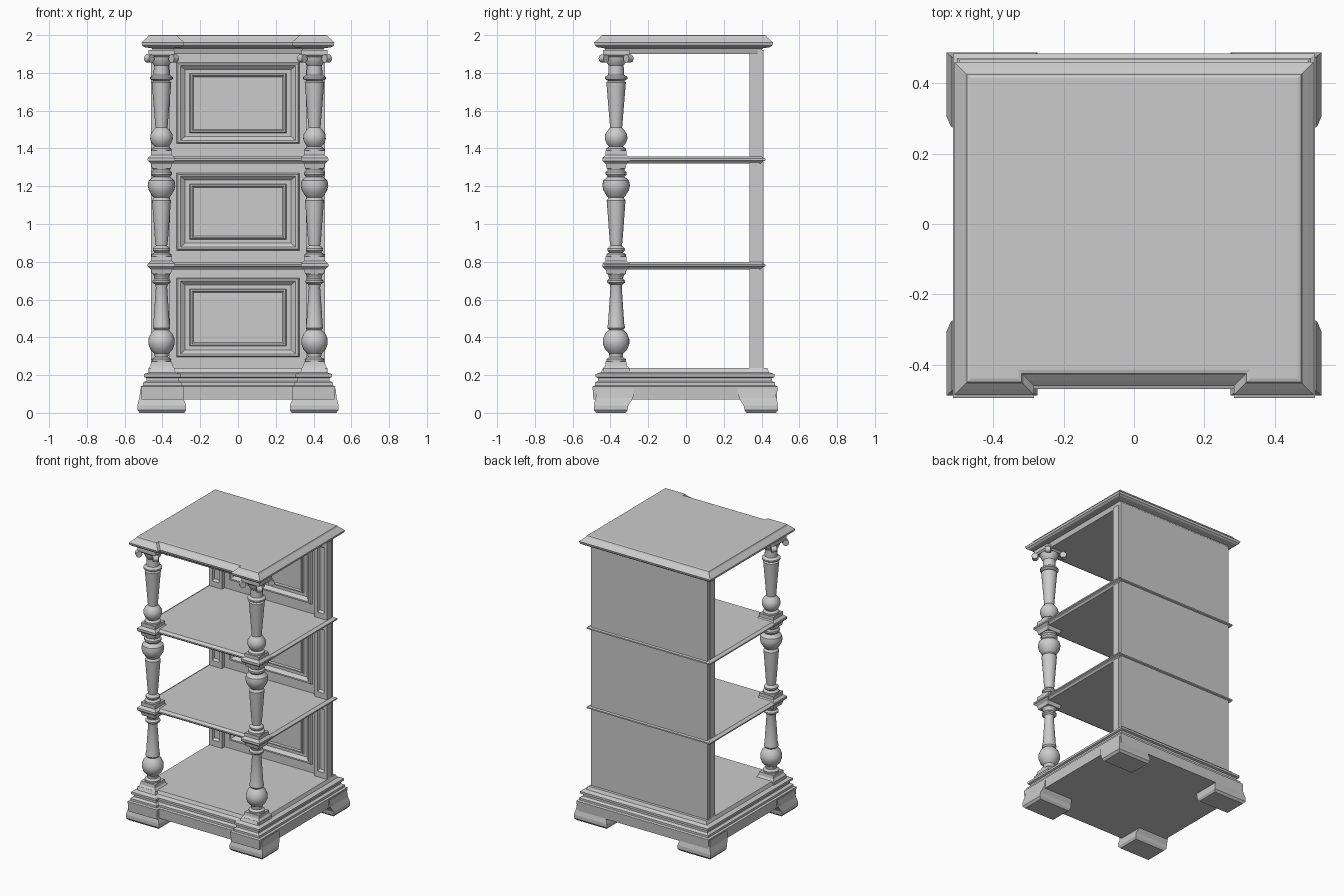
import bpy, bmesh, math
from mathutils import Matrix, Vector

cube = bpy.data.objects.get("Cube")
if cube:
    bpy.data.objects.remove(cube)

grey = bpy.data.materials.new("plain grey")
grey.use_nodes = True
grey.diffuse_color = (0.6, 0.6, 0.6, 1)
grey.node_tree.nodes["Principled BSDF"].inputs["Base Color"].default_value = (0.6, 0.6, 0.6, 1)


def finish(bm, name, smooth=False):
    bmesh.ops.recalc_face_normals(bm, faces=bm.faces)
    mesh = bpy.data.meshes.new(name)
    bm.to_mesh(mesh)
    bm.free()
    mesh.materials.append(grey)
    obj = bpy.data.objects.new(name, mesh)
    bpy.context.collection.objects.link(obj)
    if smooth:
        bpy.ops.object.select_all(action='DESELECT')
        obj.select_set(True)
        bpy.context.view_layer.objects.active = obj
        bpy.ops.object.shade_smooth_by_angle(angle=math.radians(35))
    return obj


def loft(name, rings, smooth=False):
    """Join rings of equal point count and cap both ends."""
    bm = bmesh.new()
    loops = [[bm.verts.new(p) for p in ring] for ring in rings]
    n = len(loops[0])
    for a, b in zip(loops, loops[1:]):
        for i in range(n):
            j = (i + 1) % n
            bm.faces.new((a[i], a[j], b[j], b[i]))
    bm.faces.new(loops[0])
    bm.faces.new(loops[-1])
    return finish(bm, name, smooth)


def rect(x0, x1, y0, y1, z):
    return [(x0, y0, z), (x1, y0, z), (x1, y1, z), (x0, y1, z)]


def box(name, x0, x1, y0, y1, z0, z1):
    return loft(name, [rect(x0, x1, y0, y1, z0), rect(x0, x1, y0, y1, z1)])


def moulding(name, half, front, back, notch, depth, profile):
    """Slab whose front steps back between the corners; profile is (offset, z)."""
    rings = []
    for d, z in profile:
        w, f, b, n = half + d, front - d, back + d, notch - d
        rings.append([(-w, b, z), (-w, f, z), (-n, f, z), (-n, f + depth, z),
                      (n, f + depth, z), (n, f, z), (w, f, z), (w, b, z)])
    return loft(name, rings)


def square_stack(name, cx, cy, profile):
    return loft(name, [rect(cx - r, cx + r, cy - r, cy + r, z) for r, z in profile])


def turned(name, cx, cy, profile, sides=24):
    angles = [2 * math.pi * i / sides for i in range(sides)]
    return loft(name, [[(cx + r * math.cos(a), cy + r * math.sin(a), z) for a in angles]
                       for r, z in profile], True)


# Base, shelves and top
moulding("base", 0.44, -0.42, 0.41, 0.36, 0.025,
         [(0.07, 0.07), (0.075, 0.14), (0.062, 0.145), (0.062, 0.16), (0.045, 0.17),
          (0.045, 0.185), (0.058, 0.19), (0.058, 0.205), (0.03, 0.215), (0.02, 0.237)])
for label, z in (("lower", 0.78), ("upper", 1.34)):
    moulding(label + "_shelf", 0.455, -0.41, 0.395, 0.36, 0.03,
             [(0, z - 0.02), (0.008, z - 0.01), (0.025, z - 0.003),
              (0.025, z + 0.006), (0.01, z + 0.014), (0.005, z + 0.018)])
moulding("top", 0.465, -0.44, 0.415, 0.33, 0.025,
         [(-0.02, 1.9), (-0.01, 1.93), (0.03, 1.936), (0.042, 1.945), (0.046, 1.96),
          (0.03, 1.975), (0.015, 1.988), (0.01, 1.997), (0, 2.0)])

# Bracket feet
for side, sx in (("left", 1), ("right", -1)):
    for end, sy in (("front", -1), ("back", 1)):
        loft(f"{end}_{side}_foot",
             [rect(sx * a, sx * b, sy * c, sy * d, z) for a, b, c, d, z in
              ((0.285, 0.52, 0.32, 0.475, 0), (0.275, 0.533, 0.31, 0.488, 0.015),
               (0.275, 0.533, 0.305, 0.488, 0.04), (0.29, 0.522, 0.28, 0.478, 0.08),
               (0.3, 0.517, 0.275, 0.473, 0.13))])

# Turned column shapes for each storey
LOWER = [(0.05, 0.27), (0.052, 0.285), (0.035, 0.295), (0.038, 0.315), (0.058, 0.335),
         (0.07, 0.365), (0.07, 0.39), (0.058, 0.42), (0.038, 0.44), (0.046, 0.45),
         (0.046, 0.46), (0.043, 0.47), (0.03, 0.665), (0.033, 0.68), (0.048, 0.69),
         (0.048, 0.7), (0.036, 0.71), (0.042, 0.73), (0.052, 0.74)]
MIDDLE = [(0.052, 0.825), (0.052, 0.84), (0.036, 0.85), (0.046, 0.86), (0.046, 0.87),
          (0.03, 0.885), (0.034, 0.91), (0.048, 1.1), (0.05, 1.125), (0.04, 1.14),
          (0.05, 1.15), (0.068, 1.18), (0.073, 1.205), (0.068, 1.23), (0.045, 1.25),
          (0.055, 1.262), (0.055, 1.275), (0.045, 1.285), (0.052, 1.31)]
UPPER = [(0.052, 1.385), (0.052, 1.4), (0.036, 1.41), (0.05, 1.425), (0.06, 1.45),
         (0.058, 1.475), (0.045, 1.495), (0.032, 1.51), (0.034, 1.535), (0.05, 1.73),
         (0.052, 1.75), (0.042, 1.757), (0.06, 1.768), (0.06, 1.778), (0.042, 1.79),
         (0.04, 1.84), (0.05, 1.855), (0.06, 1.88), (0.06, 1.9)]

for side, sx in (("left", 1), ("right", -1)):
    cx, cy = sx * 0.405, -0.37
    for label, shape in (("lower", LOWER), ("middle", MIDDLE), ("upper", UPPER)):
        turned(f"{label}_{side}_column", cx, cy, shape)
    # Square pedestals where the columns meet the shelves
    square_stack(f"{side}_base_block", cx, cy,
                 [(0.07, 0.2), (0.07, 0.235), (0.058, 0.25), (0.055, 0.272)])
    for label, z in (("lower", 0.78), ("upper", 1.34)):
        square_stack(f"{label}_{side}_block", cx, cy,
                     [(0.05, z - 0.045), (0.055, z - 0.022), (0.072, z - 0.006),
                      (0.072, z + 0.01), (0.055, z + 0.025), (0.055, z + 0.048)])
    # Capital slab and four corner scrolls
    square_stack(f"{side}_capital", cx, cy, [(0.06, 1.885), (0.07, 1.895), (0.07, 1.92)])
    bm = bmesh.new()
    for k in range(4):
        a = math.pi / 4 + k * math.pi / 2
        spot = Vector((cx + 0.092 * math.cos(a), cy + 0.092 * math.sin(a), 1.876))
        turn = Matrix.Rotation(a, 4, 'Z') @ Matrix.Rotation(math.pi / 2, 4, 'X')
        bmesh.ops.create_cone(bm, cap_ends=True, segments=16, radius1=0.021, radius2=0.021,
                              depth=0.035, matrix=Matrix.Translation(spot) @ turn)
    finish(bm, f"{side}_capital_scrolls", True)

# Back board, framed panels and side pilasters
box("back_board", -0.455, 0.455, 0.378, 0.41, 0.22, 1.92)
STOREYS = (("lower", 0.237, 0.765, 0.505, 0.205), ("middle", 0.797, 1.325, 1.065, 0.2),
           ("upper", 1.357, 1.905, 1.64, 0.21))
for label, z0, z1, zc, hh in STOREYS:
    steps = [(0, 0.366), (0.008, 0.35), (0.02, 0.35), (0.045, 0.37), (0.068, 0.37),
             (0.073, 0.358), (0.082, 0.358), (0.09, 0.366)]
    rings = [[(-0.36, 0.38, z0), (0.36, 0.38, z0), (0.36, 0.38, z1), (-0.36, 0.38, z1)],
             [(-0.36, 0.366, z0), (0.36, 0.366, z0), (0.36, 0.366, z1), (-0.36, 0.366, z1)]]
    for d, y in steps:
        w, h = 0.325 - d, hh + 0.005 - d * 0.85
        rings.append([(-w, y, zc - h), (w, y, zc - h), (w, y, zc + h), (-w, y, zc + h)])
    loft(label + "_panel", rings)
    for side, sx in (("left", 1), ("right", -1)):
        rings = []
        for d, y in ((0, 0.39), (0, 0.336), (0.025, 0.336), (0.032, 0.352)):
            a, b = sx * (0.36 + d), sx * (0.46 - d)
            lo, hi = z0 + d * 1.6, z1 - d * 1.6
            rings.append([(a, y, lo), (b, y, lo), (b, y, hi), (a, y, hi)])
        loft(f"{label}_{side}_pilaster", rings)
